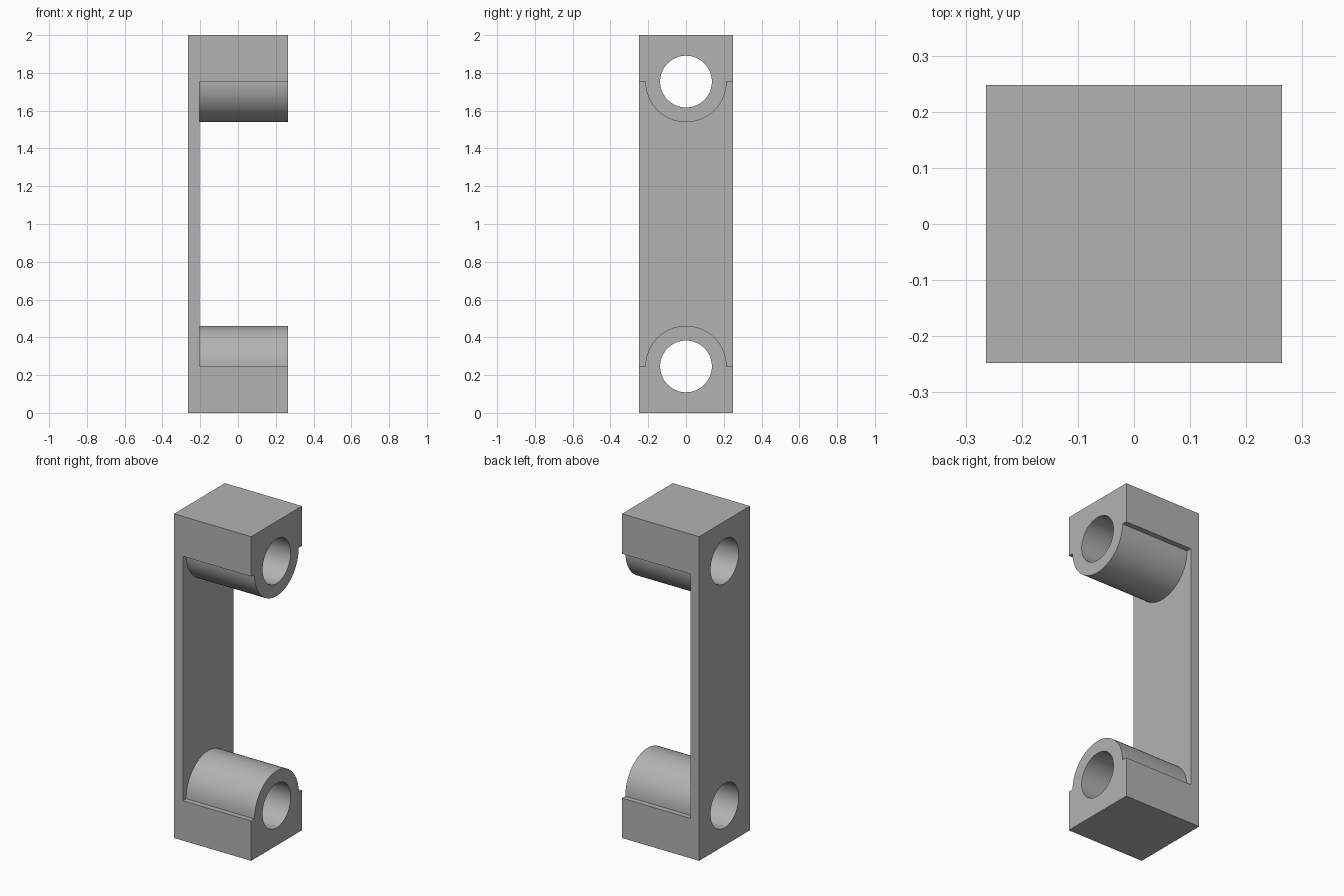
import bpy
import bmesh
from math import sin, cos, pi, radians
from mathutils import Vector

WIDTH, DEPTH, HEIGHT = 0.527, 0.495, 2.0
PLATE = 0.06                      # thickness of the back plate
AXIS = 0.246                      # distance of each bore from its end
BOSS_R, BORE_R = 0.215, 0.137
SEGMENTS = 64

cube = bpy.data.objects.get("Cube")
if cube:
    bpy.data.objects.remove(cube, do_unlink=True)

grey = bpy.data.materials.new("plain grey")
grey.use_nodes = True
colour = (0.45, 0.45, 0.45, 1)
grey.diffuse_color = colour
for node in grey.node_tree.nodes:
    if node.type == "BSDF_PRINCIPLED":
        node.inputs["Base Color"].default_value = colour


def prism(name, outline, x0, x1):
    """Extrude a (y, z) outline along x."""
    bm = bmesh.new()
    face = bm.faces.new([bm.verts.new((x0, y, z)) for y, z in outline])
    moved = bmesh.ops.extrude_face_region(bm, geom=[face])["geom"]
    verts = [v for v in moved if isinstance(v, bmesh.types.BMVert)]
    bmesh.ops.translate(bm, verts=verts, vec=Vector((x1 - x0, 0, 0)))
    bmesh.ops.recalc_face_normals(bm, faces=bm.faces)
    mesh = bpy.data.meshes.new(name)
    bm.to_mesh(mesh)
    bm.free()
    mesh.materials.append(grey)
    obj = bpy.data.objects.new(name, mesh)
    bpy.context.collection.objects.link(obj)
    return obj


def arc(radius, z, start, end, steps):
    angles = [start + (end - start) * i / steps for i in range(steps + 1)]
    return [(radius * cos(a), z + radius * sin(a)) for a in angles]


def cut(target, cutter):
    mod = target.modifiers.new("cut", "BOOLEAN")
    mod.operation = "DIFFERENCE"
    mod.solver = "EXACT"
    mod.object = cutter
    bpy.context.view_layer.objects.active = target
    bpy.ops.object.modifier_apply(modifier=mod.name)
    bpy.data.objects.remove(cutter, do_unlink=True)


# Solid block
hw, hd = WIDTH / 2, DEPTH / 2
bracket = prism("bracket", [(-hd, 0), (hd, 0), (hd, HEIGHT), (-hd, HEIGHT)], -hw, hw)

# Open middle, leaving the back plate and a half-round boss at each end
low = [(-DEPTH, AXIS)] + arc(BOSS_R, AXIS, pi, 0, SEGMENTS // 2) + [(DEPTH, AXIS)]
high = [(y, HEIGHT - z) for y, z in reversed(low)]
cut(bracket, prism("gap_cutter", low + high, -hw + PLATE, WIDTH))

# Bores through both ends
for z in (AXIS, HEIGHT - AXIS):
    circle = arc(BORE_R, z, 0, 2 * pi, SEGMENTS)[:-1]
    cut(bracket, prism("bore_cutter", circle, -WIDTH, WIDTH))

# Smooth the round surfaces and keep the edges sharp
bpy.ops.object.select_all(action="DESELECT")
bracket.select_set(True)
bpy.context.view_layer.objects.active = bracket
bpy.ops.object.shade_smooth_by_angle(angle=radians(30))
